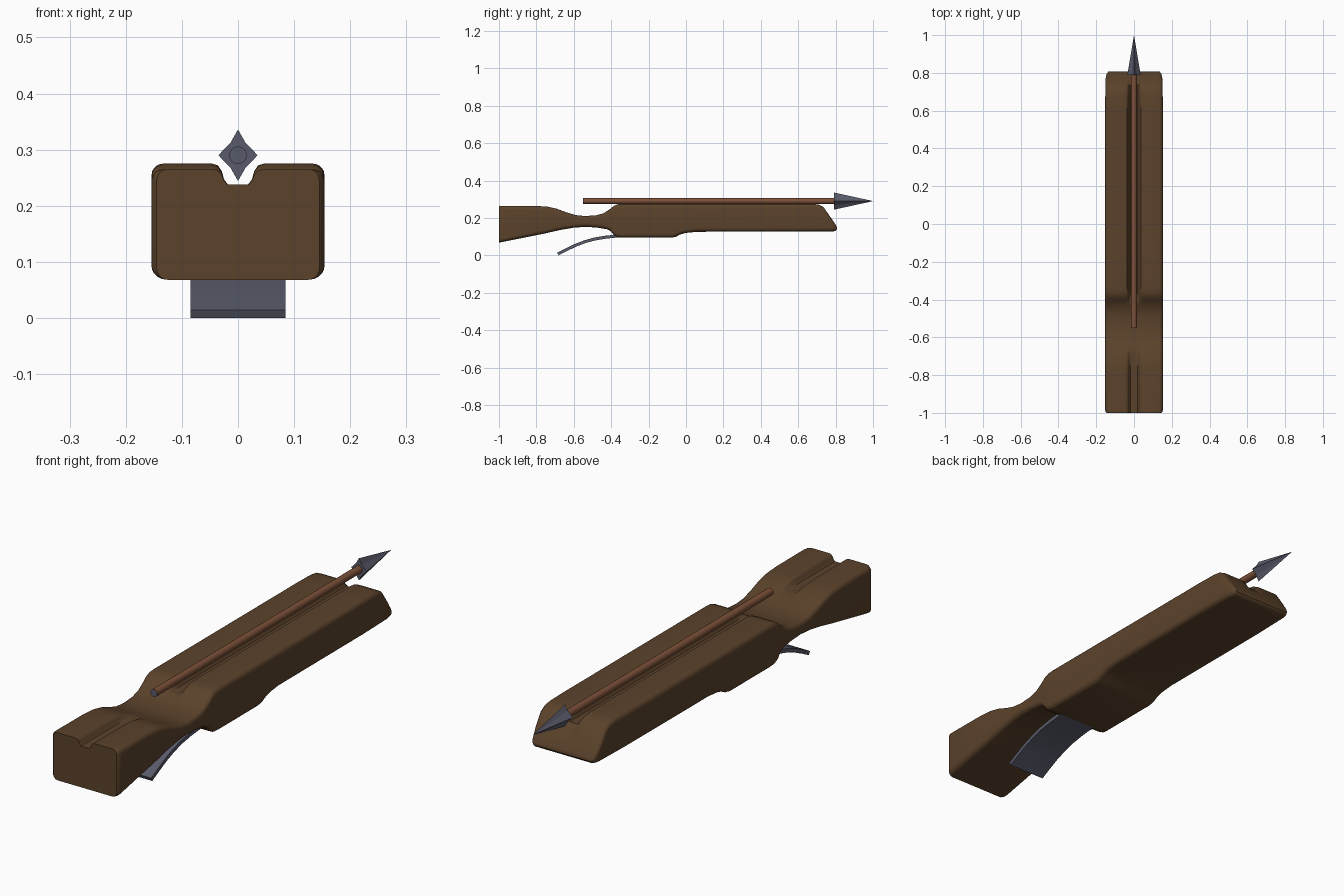
import bpy, math

if "Cube" in bpy.data.objects:
    bpy.data.objects.remove(bpy.data.objects["Cube"])

def material(name, rgb):
    m = bpy.data.materials.new(name)
    m.diffuse_color = (*rgb, 1)
    m.use_nodes = True
    m.node_tree.nodes["Principled BSDF"].inputs["Base Color"].default_value = m.diffuse_color
    return m

WOOD = material("dark_wood", (0.105, 0.055, 0.024))
SHAFT = material("red_wood", (0.2, 0.08, 0.04))
STEEL = material("blue_steel", (0.1, 0.105, 0.145))

def loft(name, rings, mat, smooth=True):
    """Skin closed rings of equal size and cap both ends."""
    n = len(rings[0])
    verts = [p for r in rings for p in r]
    faces = [tuple(range(n)), tuple(range(len(verts) - n, len(verts)))[::-1]]
    for i in range(len(rings) - 1):
        for j in range(n):
            k = (j + 1) % n
            faces.append((i*n + j, (i+1)*n + j, (i+1)*n + k, i*n + k))
    me = bpy.data.meshes.new(name)
    me.from_pydata(verts, [], faces)
    me.materials.append(mat)
    ob = bpy.data.objects.new(name, me)
    bpy.context.collection.objects.link(ob)
    bpy.ops.object.select_all(action='DESELECT')
    ob.select_set(True)
    bpy.context.view_layer.objects.active = ob
    bpy.ops.object.mode_set(mode='EDIT')
    bpy.ops.mesh.select_all(action='SELECT')
    bpy.ops.mesh.normals_make_consistent(inside=False)
    bpy.ops.object.mode_set(mode='OBJECT')
    if smooth:
        bpy.ops.object.shade_smooth_by_angle(angle=math.radians(38))
    return ob

def interp(pts, y):
    for (a, za), (b, zb) in zip(pts, pts[1:]):
        if y <= b:
            return za + (zb - za) * (y - a) / (b - a)
    return pts[-1][1]

# Stock: side profile heights (y, z) and half width (y, x)
top = [(-1, .265), (-.8, .264), (-.74, .26), (-.69, .249), (-.64, .23), (-.59, .215),
       (-.54, .21), (-.48, .214), (-.44, .225), (-.41, .245), (-.385, .265), (-.365, .273),
       (-.34, .275), (.68, .275), (.71, .271), (.735, .258), (.795, .172), (.804, .155), (.808, .147)]
bottom = [(-1, .068), (-.75, .118), (-.67, .136), (-.6, .148), (-.54, .152), (-.48, .149),
          (-.42, .139), (-.4, .127), (-.385, .107), (-.365, .096), (-.34, .094), (-.08, .094),
          (-.055, .099), (-.03, .112), (0, .12), (.06, .126), (.785, .127), (.8, .131), (.808, .14)]
width = [(-1, .145), (-.994, .151), (-.98, .154), (.6, .154), (.77, .15), (.795, .145), (.808, .135)]
FLOOR = .238

def section(y):
    zt, zb, w = interp(top, y), interp(bottom, y), interp(width, y)
    d = max(0, zt - FLOOR)
    r = min(.02, (zt - zb) * .4)
    half = [(.018, zt - d), (.025, zt - .75*d), (.029, zt - .35*d), (.036, zt - .08*d), (.046, zt)]
    for cz, start in ((zt - r, 90), (zb + r, 0)):
        for i in range(6):
            a = math.radians(start - i * 18)
            half.append((w - r + r * math.cos(a), cz + r * math.sin(a)))
    return [(x, y, z) for x, z in half] + [(-x, y, z) for x, z in reversed(half)]

stations = sorted({y for prof in (top, bottom, width) for y, _ in prof})
loft("stock", [section(y) for y in stations], WOOD)

# Curved trigger lever under the grip
path = [(-.685, .007), (-.64, .03), (-.59, .054), (-.54, .073), (-.49, .087),
        (-.43, .097), (-.37, .103), (-.3, .106)]
rings = []
for i, (y, z) in enumerate(path):
    a, b = path[max(0, i - 1)], path[min(len(path) - 1, i + 1)]
    t = math.atan2(b[1] - a[1], b[0] - a[0])
    dy, dz = -math.sin(t) * .008, math.cos(t) * .008
    rings.append([(s * .085, y + k * dy, z + k * dz) for s, k in ((-1, -1), (1, -1), (1, 1), (-1, 1))])
loft("trigger_lever", rings, STEEL)

# Bolt shaft, with a steel end cap
def disc(y, r, n=24):
    return [(r * math.cos(2*math.pi*i/n), y, .29 + r * math.sin(2*math.pi*i/n)) for i in range(n)]

shaft = loft("bolt_shaft", [disc(-.55, .0155), disc(.8, .0155)], SHAFT)
shaft.data.materials.append(STEEL)
shaft.data.polygons[0].material_index = 1

# Four-bladed bolt head
star = [(.035, 0), (.013, .023), (0, .046), (-.013, .023),
        (-.035, 0), (-.013, -.023), (0, -.046), (.013, -.023)]
loft("bolt_head", [[(x * s, y, .29 + z * s) for x, z in star] for y, s in ((.79, 1), (1, .005))],
     STEEL, False)
